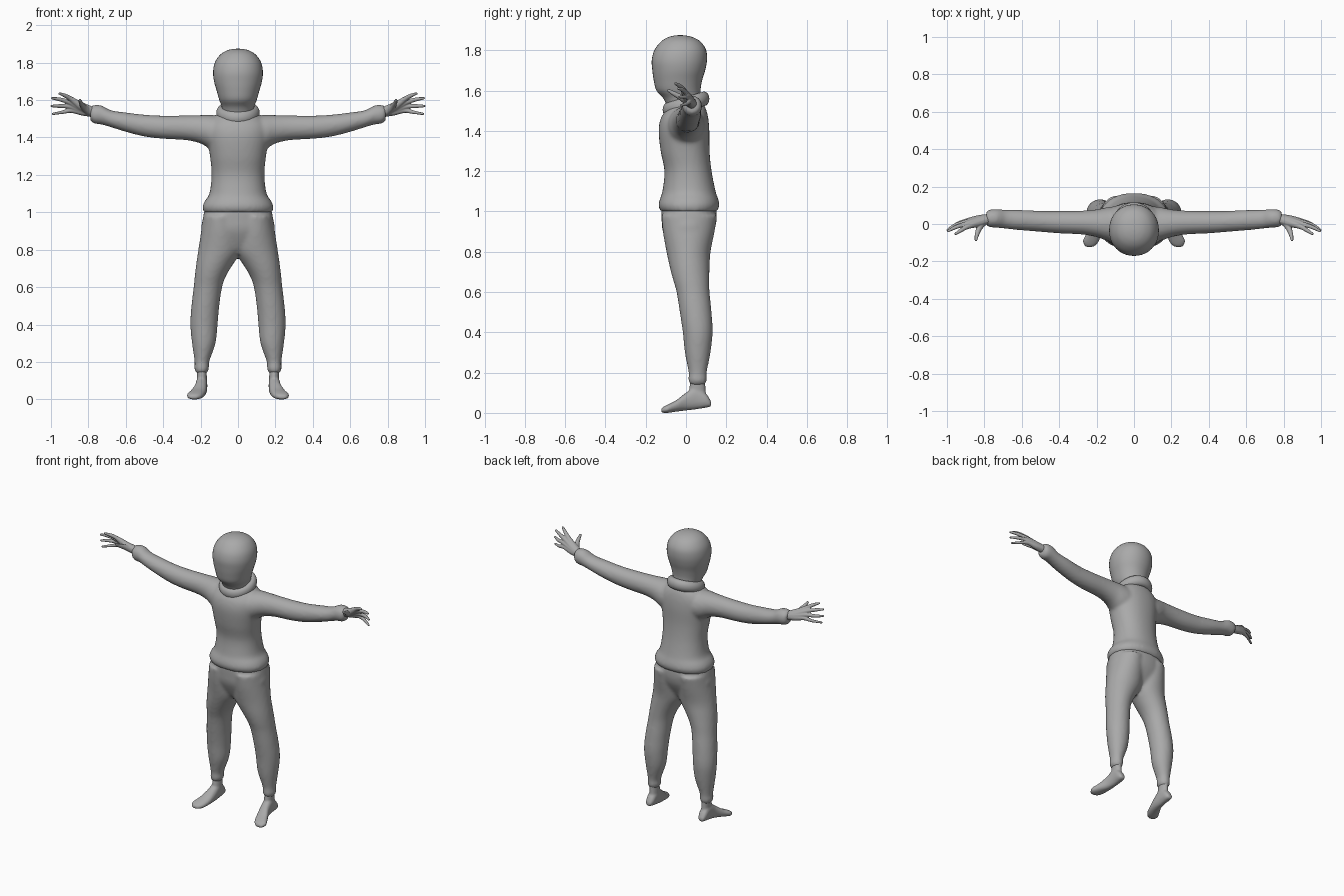
import bpy, bmesh, math
from mathutils import Vector, Matrix

cloth = bpy.data.materials.new("plain_grey")
cloth.diffuse_color = (0.40, 0.40, 0.40, 1)


def spline(rows, steps):
    """Catmull-Rom through rows of numbers."""
    out = []
    for i in range(len(rows) - 1):
        a, b, c, d = (Vector(rows[max(0, min(len(rows) - 1, i + k))]) for k in (-1, 0, 1, 2))
        for s in range(steps):
            t = s / steps
            out.append(0.5 * (2 * b + (c - a) * t + (2 * a - 5 * b + 4 * c - d) * t * t
                              + (3 * b - a - 3 * c + d) * t ** 3))
    return out + [Vector(rows[-1])]


def loft(bm, rows, axis="z", power=2.0, segs=40):
    """Closed skin through rows of (position, a_min, a_max, b_min, b_max)."""
    place = {"z": lambda t, a, b: (a, b, t), "x": lambda t, a, b: (t, a, b),
             "y": lambda t, a, b: (a, t, b)}[axis]
    rings = []
    for t, a0, a1, b0, b1 in spline(rows, 4):
        ring = []
        for k in range(segs):
            u = 2 * math.pi * k / segs
            c, s = math.cos(u), math.sin(u)
            c = math.copysign(abs(c) ** (2 / power), c)
            s = math.copysign(abs(s) ** (2 / power), s)
            ring.append(bm.verts.new(place(t, (a0 + a1) / 2 + c * (a1 - a0) / 2,
                                           (b0 + b1) / 2 + s * (b1 - b0) / 2)))
        rings.append(ring)
    for p, q in zip(rings, rings[1:]):
        for k in range(segs):
            n = (k + 1) % segs
            bm.faces.new((p[k], p[n], q[n], q[k]))
    bm.faces.new(rings[0][::-1])
    bm.faces.new(rings[-1])


def sym(rows):
    """Rows of (z, half_width, y_min, y_max) as centred loft rows."""
    return [(z, -h, h, a, b) for z, h, a, b in rows]


def mirror(bm):
    geom = bmesh.ops.duplicate(bm, geom=bm.verts[:] + bm.edges[:] + bm.faces[:])["geom"]
    verts = [g for g in geom if isinstance(g, bmesh.types.BMVert)]
    bmesh.ops.scale(bm, vec=(-1, 1, 1), verts=verts)


def finish(name, bm, voxel=0, smooth=0):
    """Make the object, fusing overlapping pieces when a voxel size is given."""
    bmesh.ops.recalc_face_normals(bm, faces=bm.faces[:])
    me = bpy.data.meshes.new(name)
    bm.to_mesh(me)
    bm.free()
    ob = bpy.data.objects.new(name, me)
    bpy.context.collection.objects.link(ob)
    bpy.context.view_layer.objects.active = ob
    if voxel:
        m = ob.modifiers.new("fuse", "REMESH")
        m.mode, m.voxel_size = "VOXEL", voxel
        bpy.ops.object.modifier_apply(modifier=m.name)
        m = ob.modifiers.new("soften", "SMOOTH")
        m.factor, m.iterations = 0.5, smooth
        bpy.ops.object.modifier_apply(modifier=m.name)
    ob.data.materials.clear()
    ob.data.materials.append(cloth)
    for p in ob.data.polygons:
        p.use_smooth = True
    return ob


# Head with chin and neck
bm = bmesh.new()
loft(bm, sym([(1.50, .085, -.085, .075), (1.56, .086, -.112, .075), (1.60, .100, -.147, .072),
              (1.65, .114, -.160, .080), (1.70, .128, -.167, .095), (1.75, .133, -.170, .104),
              (1.80, .124, -.157, .100), (1.84, .098, -.127, .075), (1.862, .066, -.095, .040),
              (1.872, .035, -.062, .004), (1.875, .004, -.034, -.026)]), power=2.1)
finish("head", bm)

# Rolled collar, higher at the back
bm = bmesh.new()
R, N, M = 0.089, 48, 16
grid = []
for i in range(N):
    u = 2 * math.pi * i / N
    grid.append([bm.verts.new((math.cos(u) * (R + .027 * math.cos(v)),
                               math.sin(u) * (R + .027 * math.cos(v)),
                               1.532 + .027 * math.sin(u) + .036 * math.sin(v)))
                 for v in (2 * math.pi * j / M for j in range(M))])
for i in range(N):
    for j in range(M):
        k, l = (i + 1) % N, (j + 1) % M
        bm.faces.new((grid[i][j], grid[k][j], grid[k][l], grid[i][l]))
finish("collar", bm)

# Sweater: sleeves mirrored, then the body
bm = bmesh.new()
loft(bm, [(.05, -.10, .10, 1.32, 1.515), (.14, -.09, .09, 1.335, 1.52),
          (.20, -.070, .078, 1.368, 1.52), (.28, -.056, .071, 1.386, 1.518),
          (.40, -.050, .070, 1.393, 1.517), (.50, -.042, .070, 1.405, 1.522),
          (.60, -.034, .075, 1.43, 1.534), (.68, -.026, .076, 1.455, 1.546),
          (.73, -.020, .080, 1.469, 1.572), (.77, -.018, .078, 1.474, 1.574),
          (.79, -.008, .068, 1.49, 1.565)], axis="x")
mirror(bm)
loft(bm, sym([(1.00, .185, -.127, .155), (1.03, .190, -.137, .166), (1.06, .178, -.130, .160),
              (1.10, .153, -.117, .147), (1.20, .141, -.107, .127), (1.30, .150, -.126, .117),
              (1.40, .165, -.136, .116), (1.46, .165, -.126, .111), (1.50, .140, -.102, .102),
              (1.53, .100, -.080, .090)]), power=2.2)
finish("sweater", bm, 0.010, 7)

# Trousers: legs mirrored, then the hips
bm = bmesh.new()
loft(bm, [(.14, .166, .224, .020, .096), (.165, .154, .234, .010, .104),
          (.20, .154, .232, .013, .103), (.30, .120, .246, -.006, .122),
          (.40, .109, .255, -.016, .132), (.50, .100, .249, -.031, .127),
          (.60, .085, .237, -.047, .117), (.66, .064, .231, -.064, .116),
          (.72, .028, .224, -.080, .117), (.80, -.02, .212, -.097, .122),
          (.90, -.02, .197, -.115, .142), (.98, -.01, .186, -.122, .155)])
mirror(bm)
loft(bm, sym([(.78, .05, -.05, .06), (.82, .12, -.080, .095), (.90, .193, -.115, .138),
              (.96, .189, -.121, .152), (1.02, .178, -.122, .150)]), power=2.2)
finish("trousers", bm, 0.010, 7)

# Feet turned slightly outward, with ankles
bm = bmesh.new()
loft(bm, [(.125, .180, .212, .032, .055), (.10, .167, .222, .026, .095),
          (.05, .164, .224, .018, .13), (0, .166, .232, .012, .10),
          (-.05, .174, .255, .006, .062), (-.09, .187, .273, 0, .042),
          (-.112, .203, .266, 0, .030), (-.123, .222, .255, .004, .020)], axis="y", power=2.3)
loft(bm, [(.05, .165, .222, .010, .112), (.10, .166, .218, .014, .098),
          (.17, .168, .222, .022, .096)])
mirror(bm)
finish("feet", bm, 0.006, 4)

# Hands: each finger is a tapering chain running from the wrist
WRIST = (.77, .028, 1.535, .026)
FINGERS = [
    [(.83, .008, 1.562, .023), (.89, -.014, 1.604, .013), (.925, -.034, 1.624, .010), (.954, -.053, 1.635, .006)],
    [(.83, .016, 1.556, .023), (.90, .000, 1.588, .013), (.955, -.018, 1.604, .010), (.994, -.038, 1.610, .006)],
    [(.83, .022, 1.548, .022), (.90, .010, 1.566, .013), (.955, -.006, 1.568, .010), (.996, -.032, 1.568, .006)],
    [(.83, .026, 1.538, .021), (.89, .018, 1.545, .013), (.94, .004, 1.535, .009), (.990, -.025, 1.526, .006)],
    [(.80, .015, 1.542, .022), (.825, -.018, 1.562, .016), (.840, -.058, 1.584, .011), (.845, -.086, 1.600, .007)],
]
bm = bmesh.new()
for path in FINGERS:
    for x, y, z, r in spline([WRIST] + path, 12):
        bmesh.ops.create_icosphere(bm, subdivisions=2, radius=r + .001,
                                   matrix=Matrix.Translation((x, y, z)))
mirror(bm)
finish("hands", bm, 0.0035, 4)
